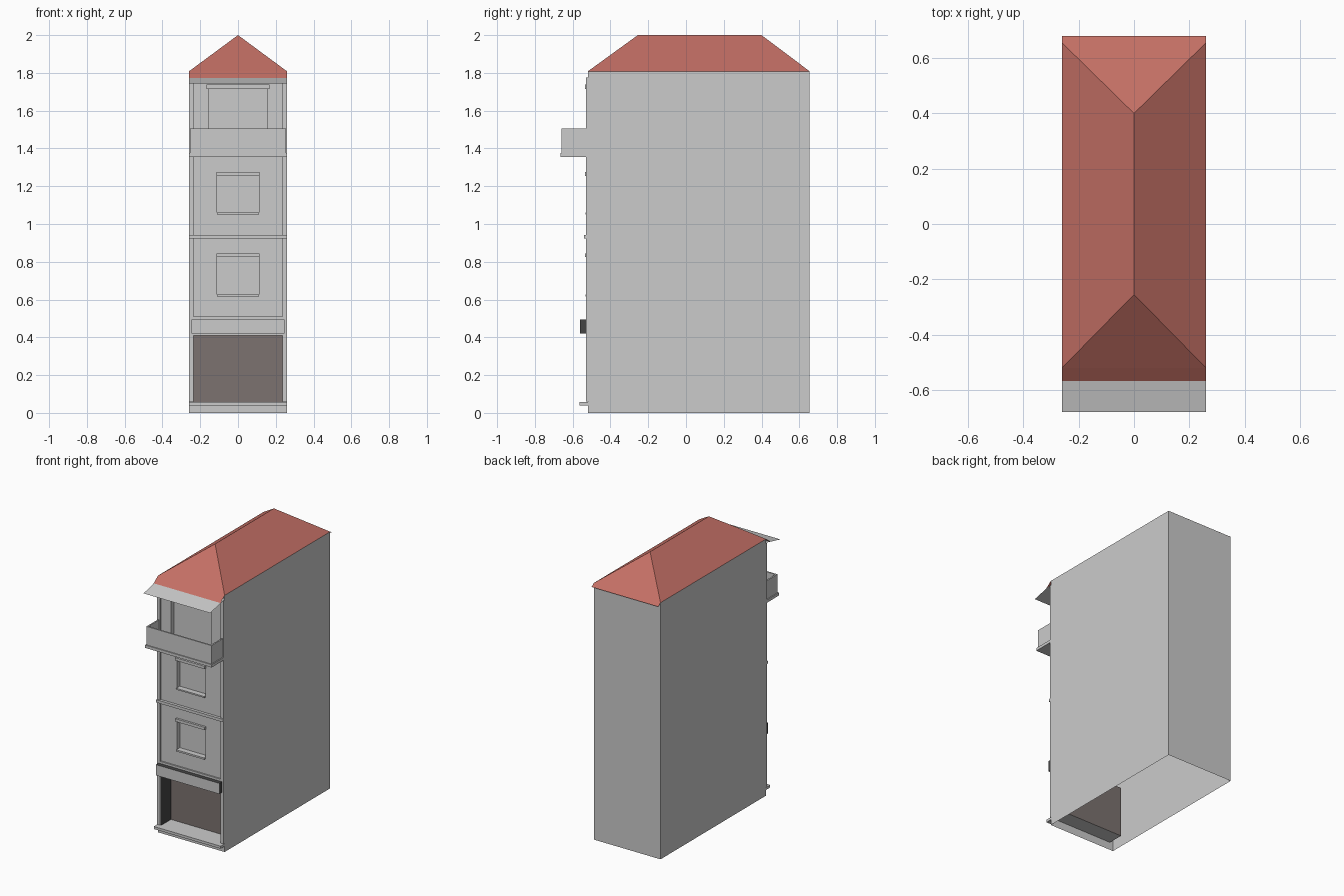
import bpy, bmesh

if "Cube" in bpy.data.objects:
    bpy.data.objects.remove(bpy.data.objects["Cube"])


def material(name, rgb):
    m = bpy.data.materials.new(name)
    m.diffuse_color = (*rgb, 1)
    m.use_nodes = True
    m.node_tree.nodes["Principled BSDF"].inputs["Base Color"].default_value = m.diffuse_color
    return m


RED = material("roof_red", (0.55, 0.16, 0.13))
BROWN = material("dark_brown", (0.20, 0.17, 0.16))
BLACK = material("black", (0.06, 0.06, 0.06))


def mesh(name, quads, mats=(), slots=()):
    """Object from polygons given as corner lists; slots picks each one's material."""
    bm = bmesh.new()
    for i, q in enumerate(quads):
        f = bm.faces.new([bm.verts.new(p) for p in q])
        f.material_index = slots[i] if slots else 0
    bmesh.ops.remove_doubles(bm, verts=bm.verts, dist=1e-4)
    me = bpy.data.meshes.new(name)
    bm.to_mesh(me)
    bm.free()
    for m in mats:
        me.materials.append(m)
    ob = bpy.data.objects.new(name, me)
    bpy.context.collection.objects.link(ob)
    return ob


def box(name, x0, x1, y0, y1, z0, z1, mats=(), front_only_grey=False):
    b = [(x0, y0), (x1, y0), (x1, y1), (x0, y1)]
    quads = [[(*b[i], z0), (*b[(i + 1) % 4], z0), (*b[(i + 1) % 4], z1), (*b[i], z1)]
             for i in range(4)]
    quads += [[(*p, z0) for p in b[::-1]], [(*p, z1) for p in b]]
    return mesh(name, quads, mats, [0, 1, 1, 1, 1, 1] if front_only_grey else ())


W, F, B, H = 0.26, -0.52, 0.655, 1.808   # half width, front, back, wall height

# Outer walls: open underneath, front is built separately
mesh("side_and_back_walls", [
    [(W, F, 0), (W, B, 0), (W, B, H), (W, F, H)],
    [(W, B, 0), (-W, B, 0), (-W, B, H), (W, B, H)],
    [(-W, B, 0), (-W, F, 0), (-W, F, H), (-W, B, H)]])

# Openings in the front wall: name, half width, bottom, top, depth
openings = [("shop", 0.235, 0.055, 0.41, 0.11),
            ("lower_window", 0.11, 0.625, 0.828, 0.03),
            ("upper_window", 0.11, 1.058, 1.258, 0.03),
            ("balcony_door", 0.157, 1.375, 1.718, 0.03)]

# Front wall in horizontal strips around the openings
strips, z = [], 0
for _, hw, z0, z1, _ in openings:
    strips.append((-W, W, z, z0))
    strips += [(-W, -hw, z0, z1), (hw, W, z0, z1)]
    z = z1
strips.append((-W, W, z, H))
mesh("front_wall", [[(a, F, c), (b, F, c), (b, F, d), (a, F, d)] for a, b, c, d in strips])

# Recessed panes with jambs
for name, hw, z0, z1, depth in openings:
    y = F + depth
    ring = [(-hw, z0), (hw, z0), (hw, z1), (-hw, z1)]
    quads = [[(x, y, zz) for x, zz in ring]]
    for i in range(4):
        (xa, za), (xb, zb) = ring[i], ring[(i + 1) % 4]
        quads.append([(xa, F, za), (xb, F, zb), (xb, y, zb), (xa, y, za)])
    if name == "shop":
        me = bpy.data.materials.new("plain_grey")
        me.diffuse_color = (0.8, 0.8, 0.8, 1)
        me.use_nodes = True
        me.node_tree.nodes["Principled BSDF"].inputs["Base Color"].default_value = me.diffuse_color
        mesh("shop_recess", quads, (BROWN, me, BLACK), [0, 1, 2, 2, 2])
    else:
        mesh(name + "_recess", quads)

# Pilasters at both edges of the front
for side, s in (("left", -1), ("right", 1)):
    xs = sorted((s * 0.235, s * W))
    box(side + "_pilaster", *xs, -0.53, F, 0.06, 1.775)

# Step, ledges, window sills and heads
for name, hw, y, z0, z1 in [
        ("shop_step", W, -0.565, 0.04, 0.058),
        ("shop_lintel", 0.235, -0.528, 0.41, 0.42),
        ("ledge_over_sign", W, -0.53, 0.495, 0.51),
        ("floor_band", W, -0.54, 0.922, 0.942),
        ("lower_window_sill", 0.11, -0.533, 0.615, 0.627),
        ("lower_window_head", 0.115, -0.535, 0.825, 0.845),
        ("upper_window_sill", 0.11, -0.533, 1.05, 1.06),
        ("upper_window_head", 0.115, -0.535, 1.255, 1.275),
        ("balcony_door_head", 0.168, -0.535, 1.715, 1.738)]:
    box(name, -hw, hw, y, F, z0, z1)

# Shop sign board: grey front, black edges
grey = bpy.data.materials["plain_grey"]
box("sign_board", -0.247, 0.247, -0.56, F, 0.42, 0.495, (grey, BLACK), True)

# Balcony: slab and thin parapet
box("balcony_slab", -W, W, -0.665, F, 1.355, 1.375)
box("balcony_front", -0.253, 0.253, -0.658, -0.648, 1.375, 1.505)
for side, s in (("left", -1), ("right", 1)):
    xs = sorted((s * 0.243, s * 0.253))
    box("balcony_" + side, *xs, -0.648, F, 1.375, 1.505)

# Hipped roof, with thin eaves carried on at front and back
ra, rb = (0, -0.255, 2), (0, 0.4, 2)
fl, fr, bl, br = (-W, F, H), (W, F, H), (-W, B, H), (W, B, H)
mesh("hipped_roof", [
    [fl, fr, ra], [br, bl, rb],
    [fr, br, rb, ra], [bl, fl, ra, rb],
    [(-W, -0.567, 1.772), (W, -0.567, 1.772), fr, fl],
    [(W, 0.68, 1.789), (-W, 0.68, 1.789), bl, br]], (RED,))

# Thin awning over the balcony
mesh("awning", [[(-W, -0.68, 1.744), (W, -0.68, 1.744), (W, F, 1.782), (-W, F, 1.782)]])
